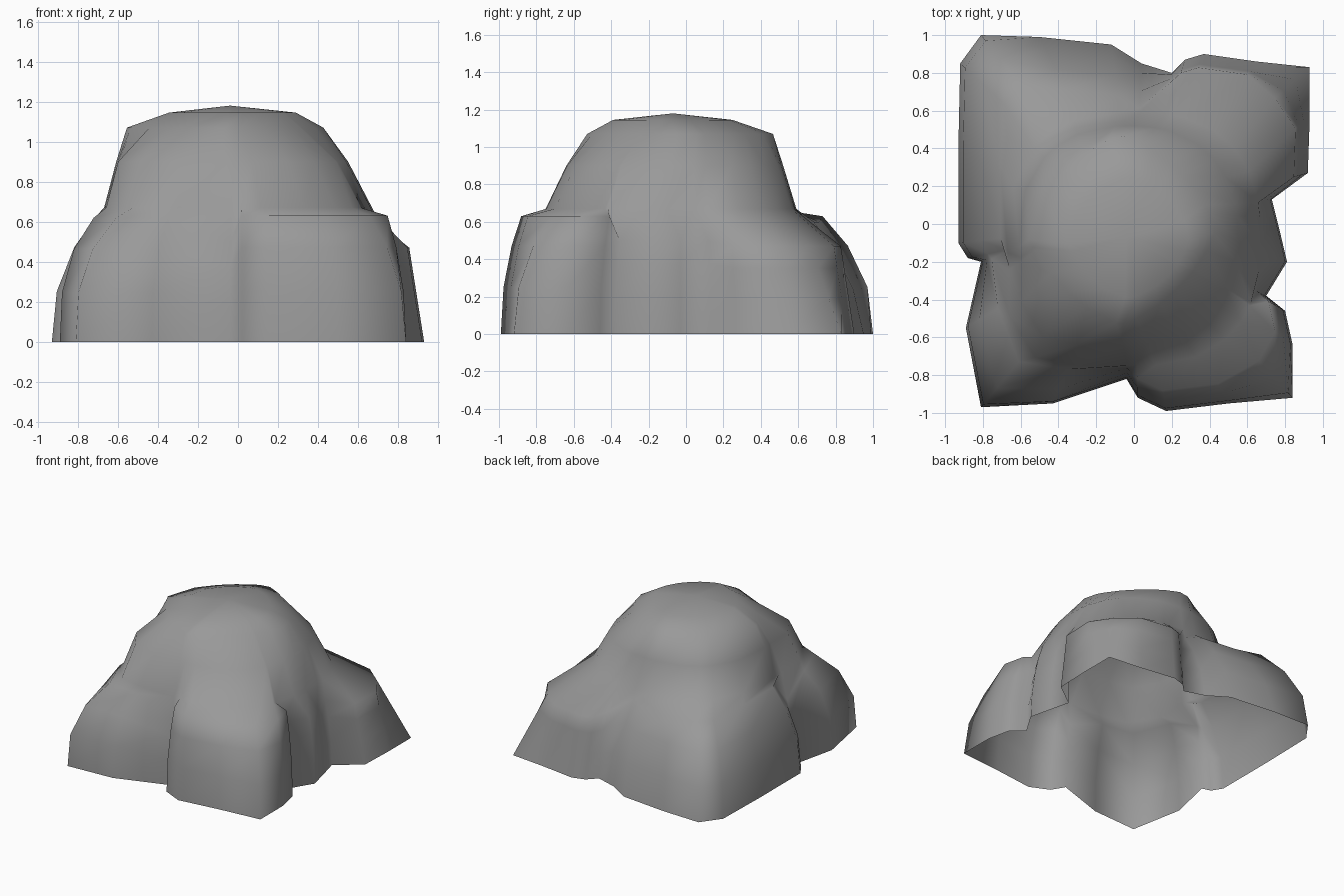
import bpy, bmesh, math

cube = bpy.data.objects.get("Cube")
if cube:
    bpy.data.objects.remove(cube, do_unlink=True)

# Weathered stone colour
stone = bpy.data.materials.new("stone grey")
stone.use_nodes = True
grey = (0.32, 0.32, 0.32, 1)
stone.diffuse_color = grey
bsdf = stone.node_tree.nodes["Principled BSDF"]
bsdf.inputs["Base Color"].default_value = grey
bsdf.inputs["Roughness"].default_value = 0.9

# Ground outline, anticlockwise. Each lobe is (shelf height, shelf inset,
# furthest reach of shelf, wall curve, extra core squareness, points)
NOTCH = (0.5, 0.93, 1, 2, 0)
lobes = [
    (0.62, 0.81, 0.95, 3, 2.5, [(-.89, -.55), (-.81, -.97), (-.43, -.95)]),  # front right shoulder
    (*NOTCH, [(-.04, -.82)]),
    (0.63, 0.89, 0.98, 2.2, 0, [(.02, -.92), (.17, -.99), (.5, -.95), (.84, -.92),
                                (.84, -.64), (.8, -.46)]),             # front left boulder
    (*NOTCH, [(.7, -.38), (.81, -.2), (.77, -.03), (.73, .13)]),
    (0.47, 0.92, 1, 1, 0, [(.92, .27), (.93, .55), (.93, .83), (.65, .86),
                           (.37, .9), (.27, .87)]),                    # back left boulder
    (*NOTCH, [(.2, .8)]),
    (0.6, 0.72, 0.92, 1.7, 0, [(.04, .85), (-.12, .95), (-.5, .99)]),  # back slope
    (0.63, 0.76, 0.94, 2.4, 0, [(-.81, 1), (-.92, .85), (-.93, .4),
                                (-.93, -.1), (-.88, -.18)]),           # back right boulder
    (*NOTCH, [(-.81, -.2)]),
]

# Central mass: (centre x, centre y, half width, squareness, height)
core = [(0, -.08, .67, 2.5, .67), (-.03, -.06, .58, 2.3, .9),
        (-.07, -.03, .5, 1.4, 1.07), (-.03, -.07, .32, 1.6, 1.145)]


def superellipse(angle, half, power):
    c, s = math.cos(angle), math.sin(angle)
    r = half / (abs(c) ** power + abs(s) ** power) ** (1 / power)
    return r * c, r * s


def column(x, y, height, inset, reach, curve, square):
    """Points up the rock face, from the ground to the cap."""
    pts = []
    shelf = min(inset, reach / math.hypot(x, y))
    for rise in (0, .4, .75, 1):
        k = 1 - (1 - shelf) * rise ** curve
        pts.append((x * k, y * k, height * rise))
    angle = math.atan2(y, x)
    for cx, cy, half, power, z in core:
        px, py = superellipse(angle, half, power + (square if z < 1 else 0))
        pts.append((cx + px, cy + py, z))
    return pts


# Rock shell, open underneath
bm = bmesh.new()
columns = [[bm.verts.new(p) for p in column(x, y, *shape)]
           for *shape, outline in lobes for x, y in outline]
apex = bm.verts.new((-.04, -.07, 1.18))
for a, b in zip(columns, columns[1:] + columns[:1]):
    for i in range(len(a) - 1):
        bm.faces.new((a[i], b[i], b[i + 1], a[i + 1]))
    bm.faces.new((a[-1], b[-1], apex))

# Soft shading all over
for face in bm.faces:
    face.smooth = True

mesh = bpy.data.meshes.new("rock")
bm.to_mesh(mesh)
bm.free()
mesh.materials.append(stone)
rock = bpy.data.objects.new("rock", mesh)
bpy.context.collection.objects.link(rock)
